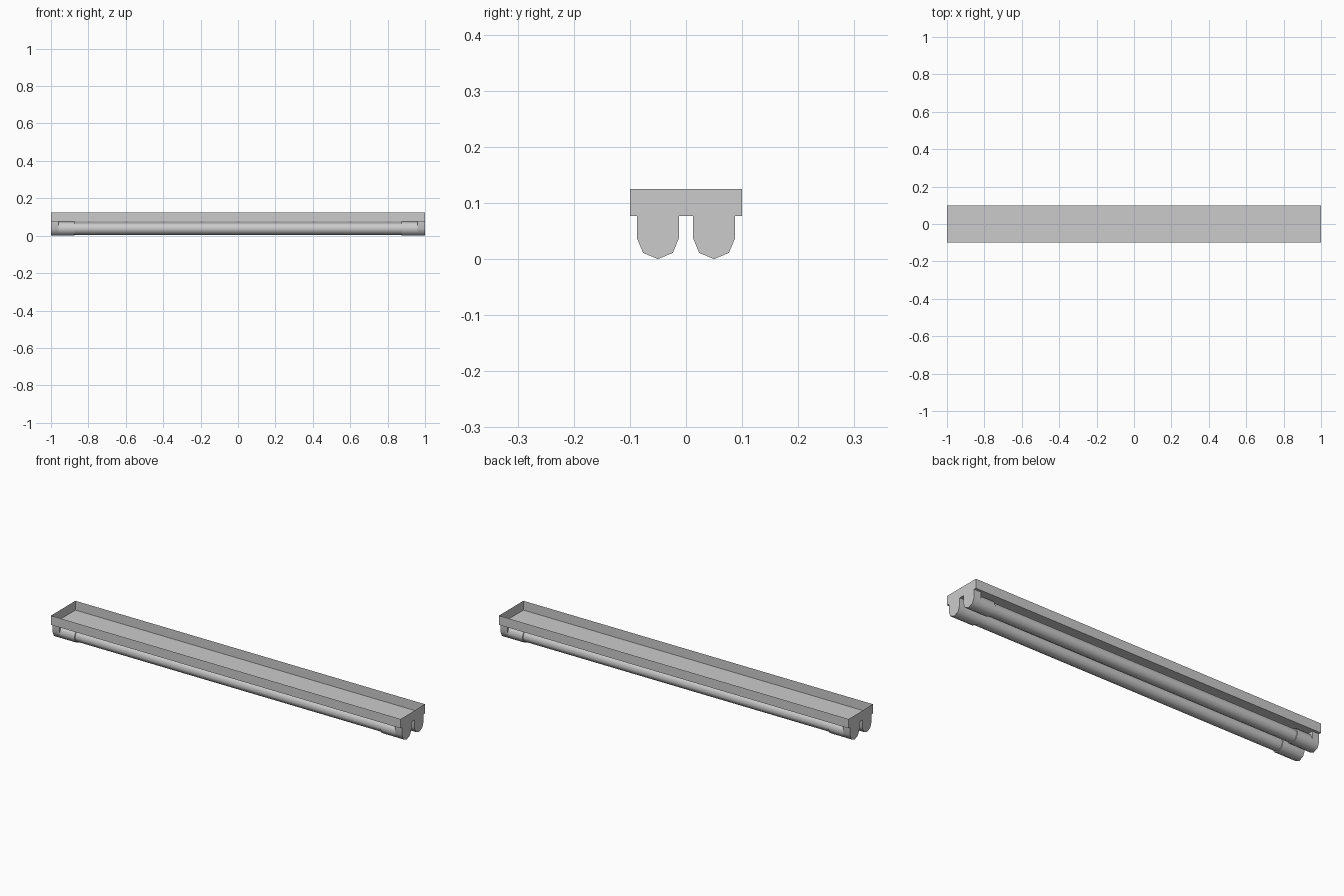
import bpy
import bmesh
from math import cos, sin, pi, radians

if "Cube" in bpy.data.objects:
    bpy.data.objects.remove(bpy.data.objects["Cube"])

# Main dimensions
FLOOR, TOP, HALF_W = 0.077, 0.125, 0.1
END, CAP, COLLAR = 1.0, 0.96, 0.875
TUBE_Y, TUBE_Z, SOCKET_R, TUBE_R = 0.05, 0.0375, 0.0375, 0.0325

grey = bpy.data.materials.new("light grey")
grey.use_nodes = True
colour = (0.6, 0.6, 0.6, 1)
grey.diffuse_color = colour
grey.node_tree.nodes["Principled BSDF"].inputs["Base Color"].default_value = colour


def finish(name, bm):
    mesh = bpy.data.meshes.new(name)
    bm.to_mesh(mesh)
    bm.free()
    mesh.materials.append(grey)
    obj = bpy.data.objects.new(name, mesh)
    bpy.context.collection.objects.link(obj)
    bpy.ops.object.select_all(action='DESELECT')
    obj.select_set(True)
    bpy.context.view_layer.objects.active = obj
    bpy.ops.object.shade_smooth_by_angle(angle=radians(50))


def prism(name, profile, x0, x1):
    """Extrude a closed (y, z) profile along x."""
    bm = bmesh.new()
    face = bm.faces.new([bm.verts.new((x0, y, z)) for y, z in profile])
    result = bmesh.ops.extrude_face_region(bm, geom=[face], use_keep_orig=True)
    for v in result["geom"]:
        if isinstance(v, bmesh.types.BMVert):
            v.co.x = x1
    bmesh.ops.recalc_face_normals(bm, faces=bm.faces)
    finish(name, bm)


def open_tray(name, x0, x1, open_sides):
    """Thin sheet box without its top, and without the listed end faces."""
    bm = bmesh.new()
    bmesh.ops.create_cube(bm, size=1)
    bm.normal_update()
    missing = [f for f in bm.faces
               if f.normal.z > 0.5 or round(f.normal.x) in open_sides]
    bmesh.ops.delete(bm, geom=missing, context='FACES_ONLY')
    for v in bm.verts:
        v.co = ((x0 + x1) / 2 + v.co.x * (x1 - x0),
                v.co.y * 2 * HALF_W,
                FLOOR if v.co.z < 0 else TOP)
    finish(name, bm)


def arc(y, radius, count):
    """Eight-sided arc running from the +y side through the bottom."""
    return [(y + radius * cos(i * pi / 4), TUBE_Z - radius * sin(i * pi / 4))
            for i in range(count)]


# Long housing tray
open_tray("housing_tray", -CAP, CAP, (-1, 1))

for side, s in (("left", 1), ("right", -1)):
    # End cap closing the tray
    x0, x1 = sorted((s * CAP, s * END))
    open_tray(side + "_end_cap", x0, x1, (-s,))
    for row, y in (("front", -TUBE_Y), ("back", TUBE_Y)):
        # Lamp socket hanging under the cap
        profile = arc(y, SOCKET_R, 5)
        profile += [(y - SOCKET_R, FLOOR), (y + SOCKET_R, FLOOR)]
        prism(f"{side}_{row}_socket", profile, s * CAP, s * END)
        # Collar around the tube end
        prism(f"{side}_{row}_collar", arc(y, SOCKET_R, 8), s * COLLAR, s * CAP)

# Lamp tubes
for row, y in (("front", -TUBE_Y), ("back", TUBE_Y)):
    prism(row + "_tube", arc(y, TUBE_R, 8), -COLLAR, COLLAR)
